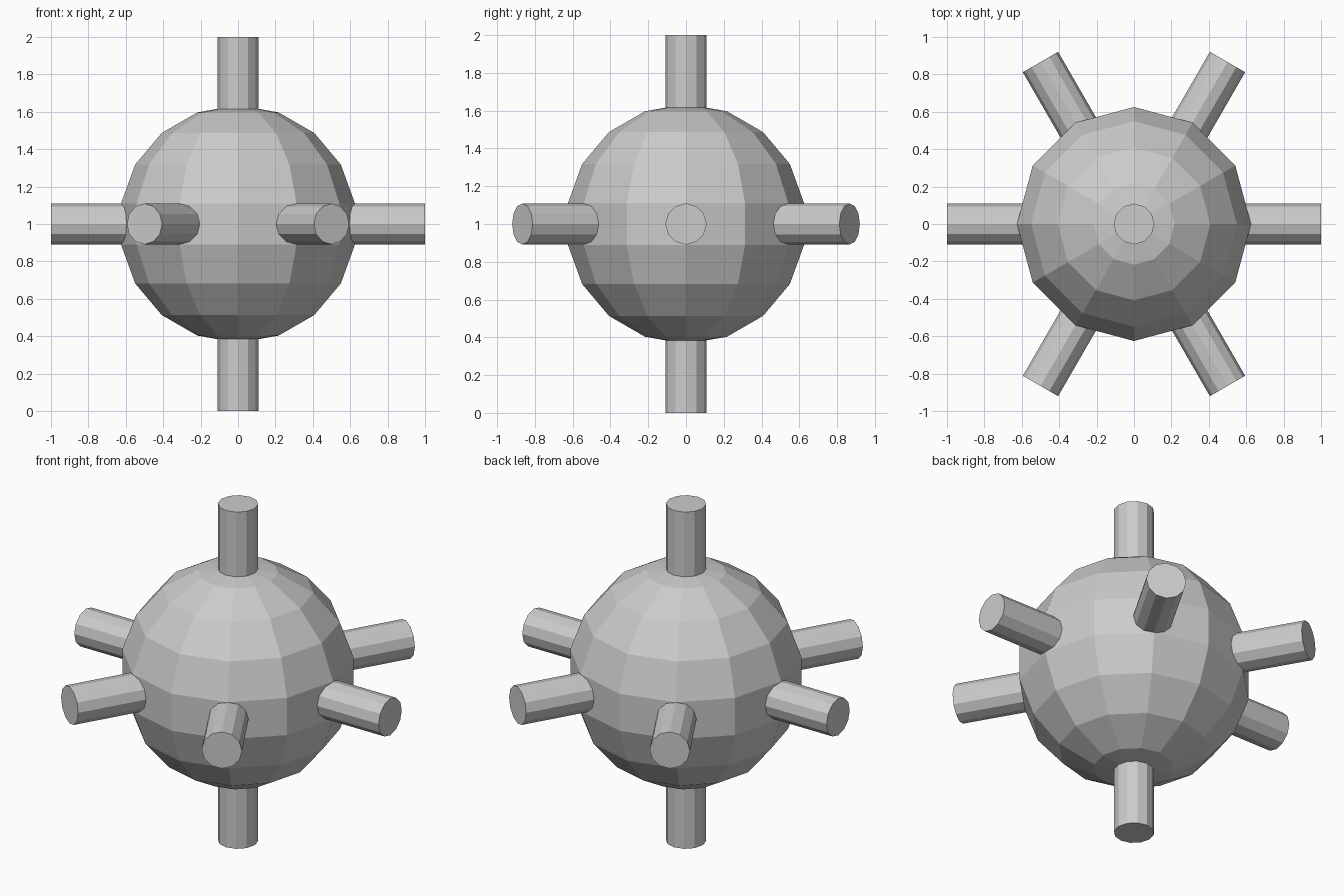
import bpy
from math import radians, sin, cos
from mathutils import Vector

if "Cube" in bpy.data.objects:
    bpy.data.objects.remove(bpy.data.objects["Cube"])

CENTER = Vector((0, 0, 1))
SIDES = 12

# Faceted ball body
bpy.ops.mesh.primitive_uv_sphere_add(segments=SIDES, ring_count=9, radius=0.635, location=CENTER)
bpy.context.object.name = "ball_body"


def post(name, direction):
    """Low-poly post from inside the ball out to one unit from its centre."""
    inner, outer = 0.45, 1.0
    bpy.ops.mesh.primitive_cylinder_add(
        vertices=SIDES, radius=0.109, depth=outer - inner,
        location=CENTER + direction * (inner + outer) / 2)
    ob = bpy.context.object
    ob.name = name
    ob.rotation_euler = direction.to_track_quat('Z', 'Y').to_euler()


# Top and bottom posts
post("top_post", Vector((0, 0, 1)))
post("bottom_post", Vector((0, 0, -1)))

# Ring of six horizontal posts
for i in range(6):
    a = radians(60 * i)
    post(f"side_post_{i + 1}", Vector((cos(a), sin(a), 0)))
